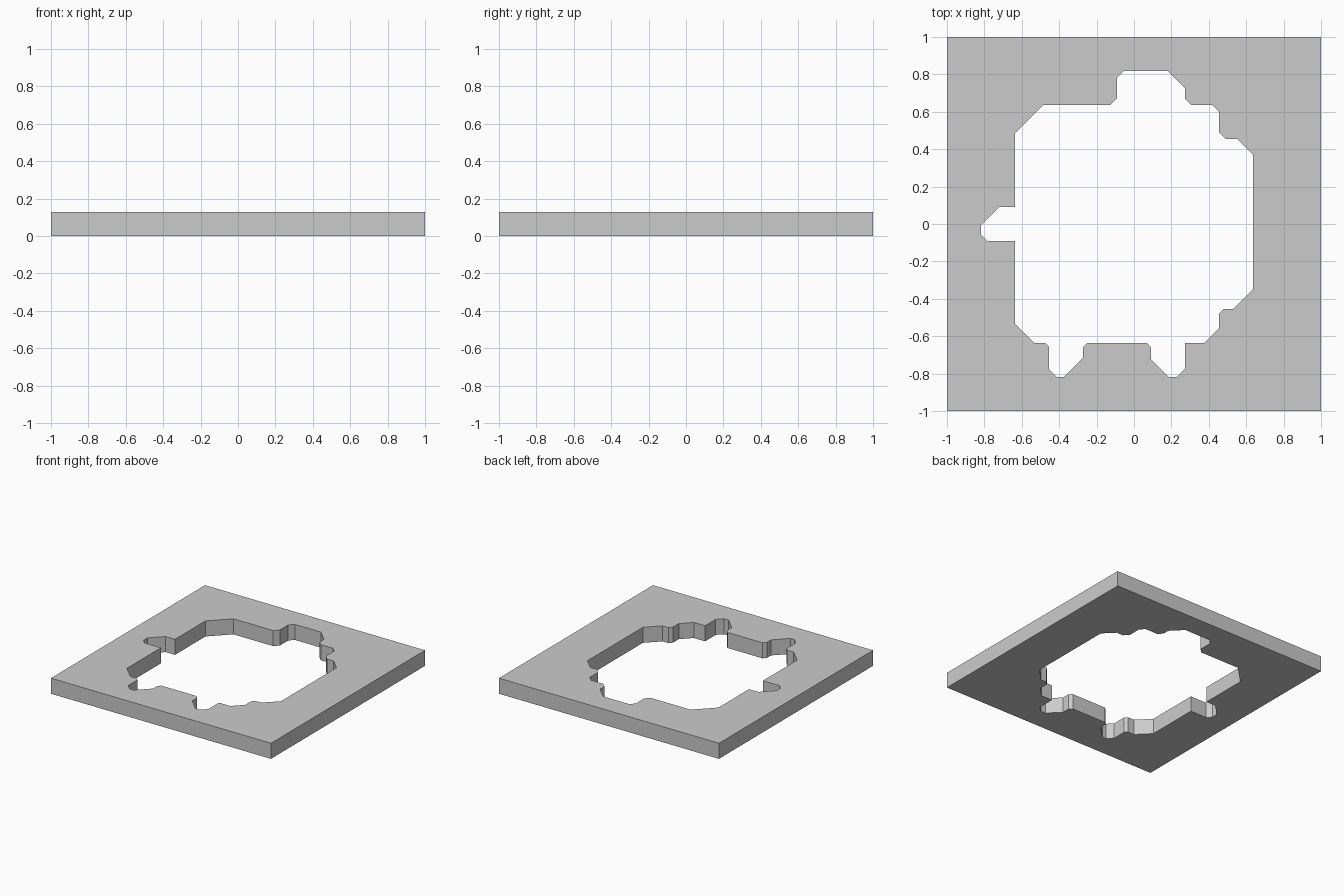
import bpy, bmesh
from mathutils import Vector

if "Cube" in bpy.data.objects:
    bpy.data.objects.remove(bpy.data.objects["Cube"])

HEIGHT = 0.128
CELL = 1 / 11  # half of one tile-grid cell

# Stepped opening: grid corner x, y and the size of its 45 degree chamfer
CORNERS = [
    (-1, 9, .036), (3, 9, .092), (3, 7, .034), (5, 7, .036), (5, 5, .037), (7, 5, .085),
    (7, -5, .105), (5, -5, .025), (5, -7, .08), (3, -7, 0), (3, -9, .043), (1, -9, .095),
    (1, -7, .023), (-3, -7, .023), (-3, -9, .103), (-5, -9, .043), (-5, -7, .02),
    (-7, -7, .104), (-7, -1, 0), (-9, -1, .034), (-9, 1, .097), (-7, 1, 0),
    (-7, 7, .15), (-1, 7, .036),
]


def chamfered(corners):
    pts = [Vector((x * CELL, y * CELL, 0)) for x, y, _ in corners]
    out = []
    for i, (_, _, c) in enumerate(corners):
        p, before, after = pts[i], pts[i - 1], pts[(i + 1) % len(pts)]
        if c == 0:
            out.append(p)
        else:
            out += [p + (before - p).normalized() * c, p + (after - p).normalized() * c]
    return out


def add_loop(bm, pts):
    verts = [bm.verts.new(p) for p in pts]
    return [bm.edges.new((verts[i - 1], verts[i])) for i in range(len(verts))]


# Square plate with the opening, filled flat and then extruded upward
bm = bmesh.new()
square = [Vector((x, y, 0)) for x, y in ((-1, -1), (1, -1), (1, 1), (-1, 1))]
edges = add_loop(bm, square) + add_loop(bm, chamfered(CORNERS))
bmesh.ops.triangle_fill(bm, edges=edges, use_beauty=True, normal=(0, 0, 1))
res = bmesh.ops.extrude_face_region(bm, geom=bm.faces[:], use_keep_orig=True)
top = [g for g in res["geom"] if isinstance(g, bmesh.types.BMVert)]
bmesh.ops.translate(bm, verts=top, vec=(0, 0, HEIGHT))
bmesh.ops.recalc_face_normals(bm, faces=bm.faces[:])

mesh = bpy.data.meshes.new("floor_plate")
bm.to_mesh(mesh)
bm.free()
plate = bpy.data.objects.new("floor_plate", mesh)
bpy.context.collection.objects.link(plate)
